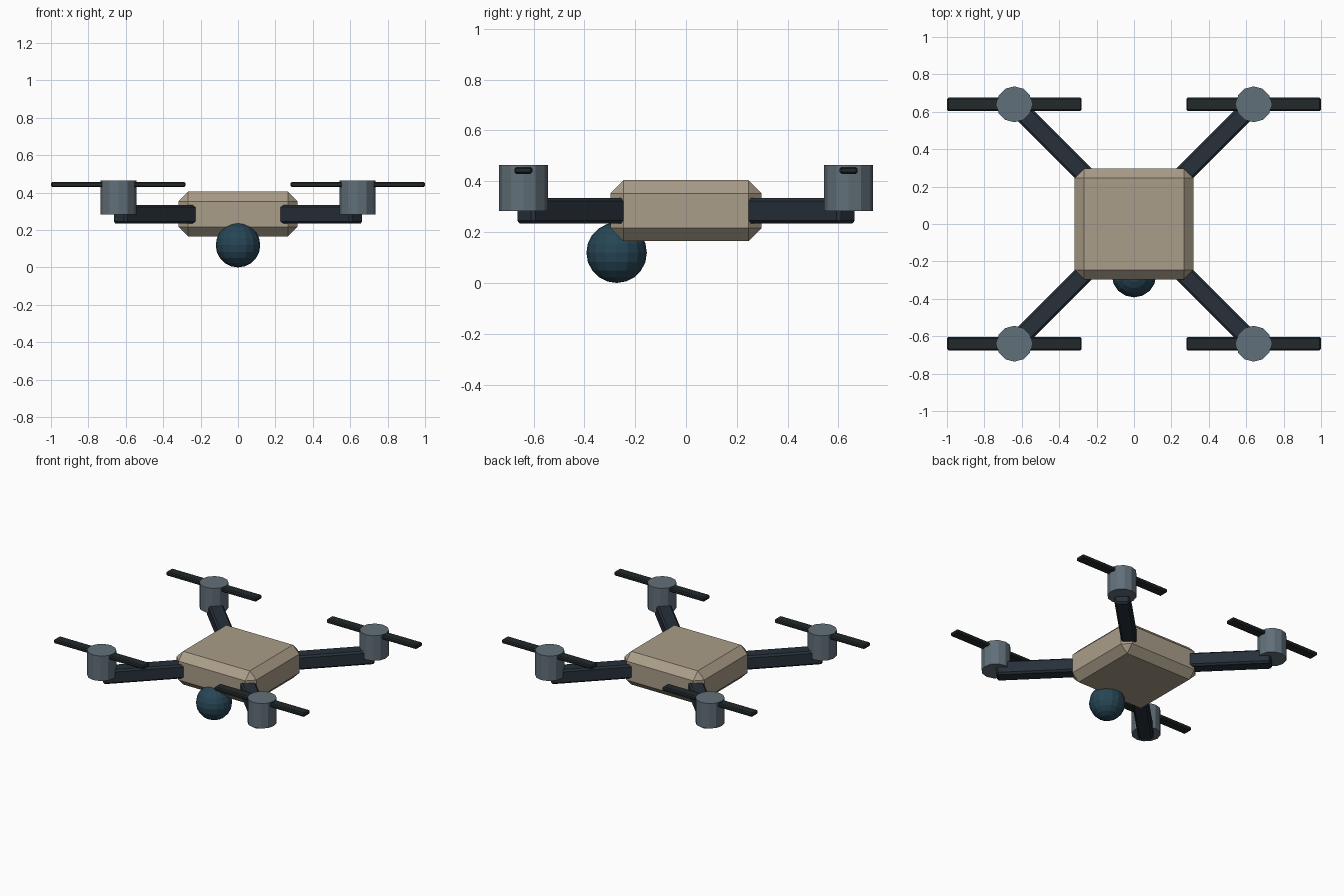
import bpy
from math import radians, pi, sqrt

if "Cube" in bpy.data.objects:
    bpy.data.objects.remove(bpy.data.objects["Cube"])


def material(name, rgb):
    m = bpy.data.materials.new(name)
    m.diffuse_color = (*rgb, 1)
    m.use_nodes = True
    m.node_tree.nodes["Principled BSDF"].inputs["Base Color"].default_value = m.diffuse_color
    return m


TAN = material("tan_shell", (0.40, 0.34, 0.25))
DARK = material("dark_arm", (0.02, 0.03, 0.042))
STEEL = material("steel_motor", (0.12, 0.16, 0.19))
BLACK = material("black_blade", (0.016, 0.022, 0.024))
GLASS = material("lens_blue", (0.02, 0.06, 0.09))


def box(name, loc, size, bevel, mat, turn=0):
    bpy.ops.mesh.primitive_cube_add(size=1, location=loc, rotation=(0, 0, turn))
    ob = bpy.context.object
    ob.name = name
    ob.scale = size
    bpy.ops.object.transform_apply(location=False, rotation=False, scale=True)
    mod = ob.modifiers.new("chamfer", 'BEVEL')
    mod.width, mod.segments = bevel, 1
    ob.data.materials.append(mat)
    return ob


# central shell with wide chamfers
box("body", (0, 0, 0.285), (0.636, 0.596, 0.24), 0.052, TAN)

# camera ball under the nose
bpy.ops.mesh.primitive_uv_sphere_add(segments=16, ring_count=10, radius=0.119,
                                     location=(0, -0.273, 0.119))
ball = bpy.context.object
ball.name = "camera_ball"
ball.data.materials.append(GLASS)

# four arms, each with a motor and a propeller blade
R = 0.64
START, END = 0.2, 0.637
for side, sx in (("left", -1), ("right", 1)):
    for end, sy in (("front", -1), ("back", 1)):
        tag = f"{end}_{side}"
        mid = (START + END) / 2
        box(f"arm_{tag}", (sx * mid, sy * mid, 0.284),
            ((END - START) * sqrt(2), 0.1, 0.1), 0.012, DARK, sx * sy * pi / 4)
        bpy.ops.mesh.primitive_cylinder_add(vertices=12, radius=0.096, depth=0.18,
                                            location=(sx * R, sy * R, 0.374))
        motor = bpy.context.object
        motor.name = f"motor_{tag}"
        motor.data.materials.append(STEEL)
        box(f"propeller_{tag}", (sx * R, sy * R, 0.443), (0.72, 0.07, 0.028),
            0.007, BLACK)
